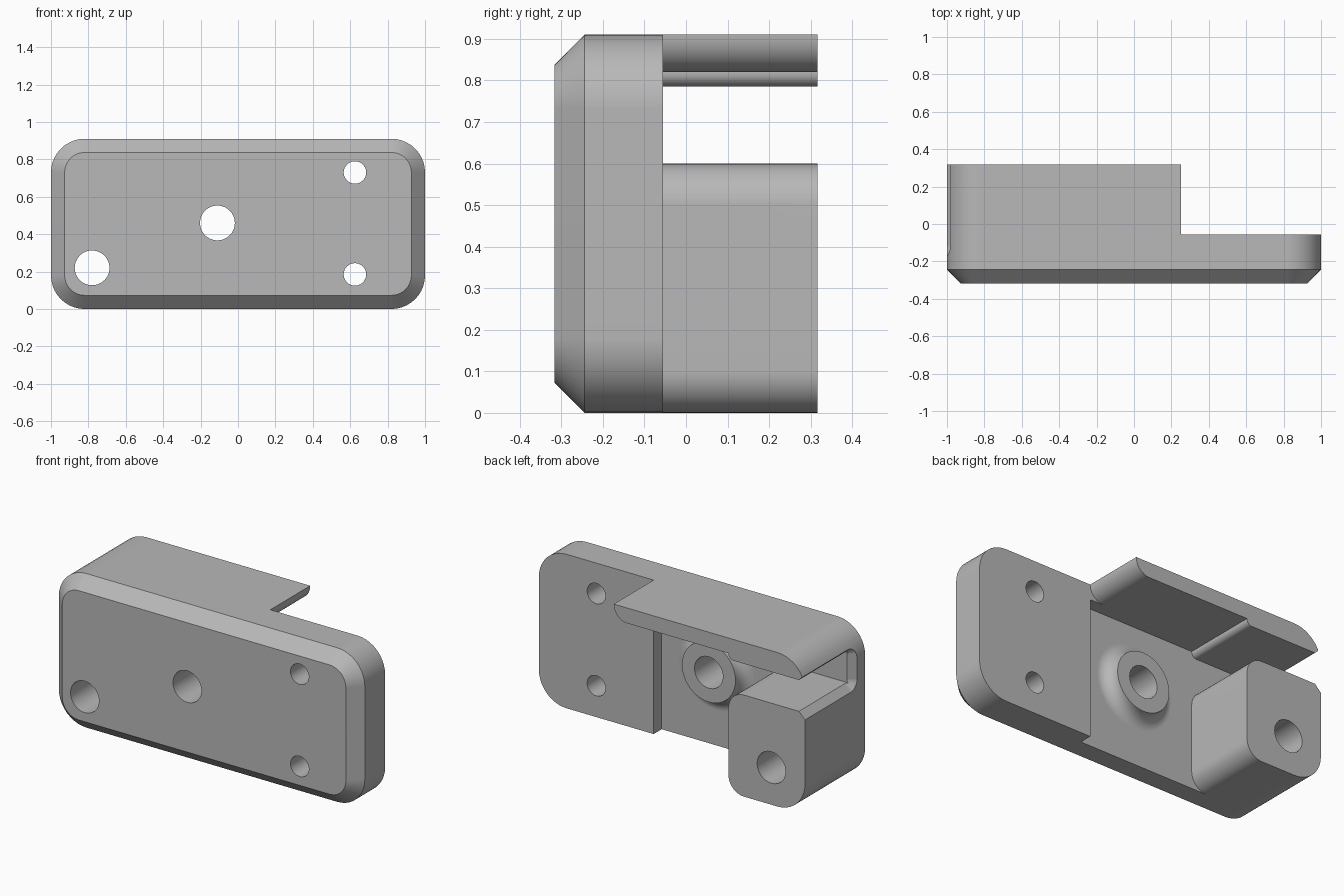
import bpy, bmesh, math
from mathutils import Vector

old = bpy.data.objects.get("Cube")
if old:
    bpy.data.objects.remove(old, do_unlink=True)

FRONT, PLATE_BACK, FLOOR, BACK = -0.317, -0.055, -0.13, 0.317
TOP, CHAMFER = 0.91, 0.073

grey = bpy.data.materials.new("plain grey")
grey.use_nodes = True
colour = (0.48, 0.48, 0.48, 1)
grey.diffuse_color = colour
grey.node_tree.nodes["Principled BSDF"].inputs["Base Color"].default_value = colour


def rounded(corners, steps=10):
    """Outline from (u, v, radius) corners, with each radius as a fillet arc."""
    out = []
    for i, (u, v, r) in enumerate(corners):
        p = Vector((u, v))
        if r == 0:
            out.append(p)
            continue
        a = (Vector(corners[i - 1][:2]) - p).normalized()
        b = (Vector(corners[(i + 1) % len(corners)][:2]) - p).normalized()
        centre = p + (a + b) * r
        for k in range(steps + 1):
            t = k / steps * math.pi / 2
            out.append(centre - b * r * math.cos(t) - a * r * math.sin(t))
    return out


def loft(name, sections):
    """Closed solid through matching rings of points."""
    bm = bmesh.new()
    rings = [[bm.verts.new(p) for p in s] for s in sections]
    n = len(rings[0])
    for lo, hi in zip(rings, rings[1:]):
        for i in range(n):
            j = (i + 1) % n
            bm.faces.new((lo[i], lo[j], hi[j], hi[i]))
    bm.faces.new(rings[0])
    bm.faces.new(rings[-1])
    bmesh.ops.recalc_face_normals(bm, faces=bm.faces)
    mesh = bpy.data.meshes.new(name)
    bm.to_mesh(mesh)
    bm.free()
    mesh.materials.append(grey)
    ob = bpy.data.objects.new(name, mesh)
    bpy.context.collection.objects.link(ob)
    return ob


def at_y(outline, y):
    return [(p.x, y, p.y) for p in outline]


def prism(name, corners, y0, y1):
    outline = rounded(corners)
    return loft(name, [at_y(outline, y0), at_y(outline, y1)])


def circle(x, z, r, n=48):
    return [Vector((x + r * math.cos(2 * math.pi * i / n),
                    z + r * math.sin(2 * math.pi * i / n))) for i in range(n)]


def combine(target, other, operation):
    other.hide_render = True
    mod = target.modifiers.new(operation, "BOOLEAN")
    mod.operation, mod.solver, mod.object = operation, "EXACT", other
    bpy.context.view_layer.objects.active = target
    bpy.ops.object.modifier_apply(modifier=mod.name)
    bpy.data.objects.remove(other, do_unlink=True)


def plate_outline(inset):
    r = 0.18 - inset
    a, lo, hi = 1 - inset, inset, TOP - inset
    return rounded([(-a, lo, r), (a, lo, r), (a, hi, r), (-a, hi, r)])


# Plate with a chamfered front rim
bracket = loft("mounting_bracket", [
    at_y(plate_outline(CHAMFER), FRONT),
    at_y(plate_outline(0), FRONT + CHAMFER),
    at_y(plate_outline(0), PLATE_BACK)])

# Shallow pocket in the back, open below and to the side
combine(bracket, prism("pocket", [(-1.1, -0.1, 0), (0.25, -0.1, 0),
                                  (0.25, 0.82, 0), (-1.1, 0.82, 0)], FLOOR, 0.1),
        "DIFFERENCE")

# Top flange and end post as one hooked profile
combine(bracket, prism("flange_and_post", [
    (-0.5, 0.82, 0), (0.25, 0.82, 0.088), (0.25, TOP, 0), (-1, TOP, 0.18),
    (-1, 0, 0.18), (-0.5, 0, 0.1)], -0.2, BACK), "UNION")

# Slot between flange and post
combine(bracket, prism("slot", [
    (-1.1, 0.6, 0), (-0.5, 0.6, 0.1), (-0.5, 0.4, 0), (-0.4, 0.4, 0),
    (-0.4, 0.82, 0), (-0.5, 0.82, 0), (-0.5, 0.785, 0.032), (-1.1, 0.785, 0)],
    FLOOR, 0.5), "DIFFERENCE")


# Flared mouth of the slot
def mouth_ring(x, grow):
    lo, hi, y = 0.6 - grow, 0.785 + grow, FLOOR - grow
    outline = rounded([(y, lo, 0.02 + grow), (0.5, lo, 0),
                       (0.5, hi, 0), (y, hi, 0.02 + grow)])
    return [(x, p.x, p.y) for p in outline]


combine(bracket, loft("slot_mouth", [mouth_ring(-0.96, 0), mouth_ring(-1.02, 0.06)]),
        "DIFFERENCE")

# Round boss with a concave foot
rings = [at_y(circle(-0.11, 0.46, 0.25), -0.2)]
for k in range(9):
    t = k / 8 * math.pi / 2
    rings.append(at_y(circle(-0.11, 0.46, 0.25 - 0.075 * math.sin(t)),
                      PLATE_BACK - 0.075 * math.cos(t)))
combine(bracket, loft("boss", rings), "UNION")

# Through holes
for x, z, r in [(-0.78, 0.22, 0.093), (-0.11, 0.46, 0.093),
                (0.625, 0.73, 0.06), (0.625, 0.185, 0.06)]:
    ring = circle(x, z, r)
    combine(bracket, loft("hole", [at_y(ring, -0.5), at_y(ring, 0.5)]), "DIFFERENCE")

# Shading
bpy.ops.object.select_all(action="DESELECT")
bracket.select_set(True)
bpy.context.view_layer.objects.active = bracket
bpy.ops.object.shade_smooth_by_angle(angle=math.radians(30))
weighted = bracket.modifiers.new("even_shading", "WEIGHTED_NORMAL")
weighted.keep_sharp = True
